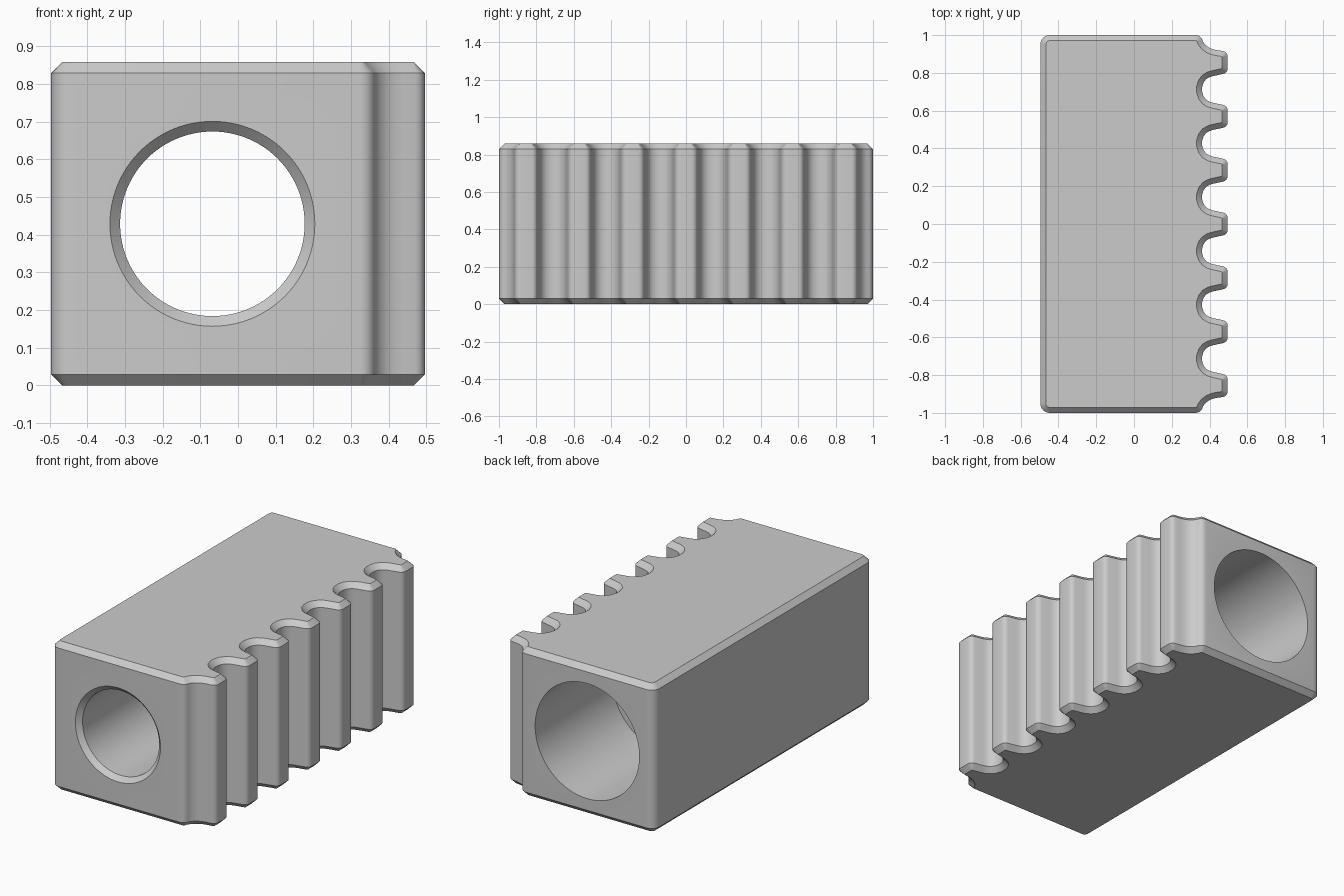
import bpy, bmesh, math

cube = bpy.data.objects.get("Cube")
if cube:
    bpy.data.objects.remove(cube)

HALF_X, HEIGHT, PITCH, TEETH, BEVEL = 0.496, 0.858, 0.285, 7, 0.029
HOLE_X, HOLE_Z = -0.068, 0.429

steel = bpy.data.materials.new("plain_grey")
steel.use_nodes = True
grey = (0.6, 0.6, 0.6, 1)
steel.diffuse_color = grey
steel.node_tree.nodes["Principled BSDF"].inputs["Base Color"].default_value = grey


def make_object(name, bm):
    bmesh.ops.recalc_face_normals(bm, faces=bm.faces)
    mesh = bpy.data.meshes.new(name)
    bm.to_mesh(mesh)
    bm.free()
    mesh.materials.append(steel)
    obj = bpy.data.objects.new(name, mesh)
    bpy.context.collection.objects.link(obj)
    return obj


def arc(cx, cy, r, start, end, steps):
    angles = [math.radians(start + (end - start) * i / steps) for i in range(steps + 1)]
    return [(cx + r * math.cos(a), cy + r * math.sin(a)) for a in angles]


def mirrored(points):
    return [(x, -y) for x, y in reversed(points)]


# Rack outline: rounded tooth tips, U-shaped gaps, and a shoulder at each end
tip = arc(HALF_X - 0.03, 0.031, 0.03, 0, 80, 4)
tip = mirrored(tip) + tip
gap = [(0.42, -0.071), (0.4, -0.065), (0.382, -0.054), (0.368, -0.036), (0.361, -0.013)]
gap += mirrored(gap)
shoulder = [(0.44, 0.92), (0.415, 0.926), (0.395, 0.935), (0.378, 0.948), (0.365, 0.966)]
shoulder += arc(0.325, 0.96, 0.04, 28, 90, 4)

outline = mirrored(shoulder)
for i in range(TEETH):
    y = (i - (TEETH - 1) / 2) * PITCH
    outline += [(tx, y + ty) for tx, ty in tip]
    if i < TEETH - 1:
        outline += [(gx, y + PITCH / 2 + gy) for gx, gy in gap]
outline += shoulder
outline += arc(0.05 - HALF_X, 0.95, 0.05, 90, 180, 6)
outline += arc(0.05 - HALF_X, -0.95, 0.05, 180, 270, 6)

# Extruded block with chamfered top and bottom rims
bm = bmesh.new()
base = bm.faces.new([bm.verts.new((x, y, 0)) for x, y in outline])
result = bmesh.ops.extrude_face_region(bm, geom=[base], use_keep_orig=True)
top_verts = [v for v in result["geom"] if isinstance(v, bmesh.types.BMVert)]
bmesh.ops.translate(bm, verts=top_verts, vec=(0, 0, HEIGHT))
bmesh.ops.recalc_face_normals(bm, faces=bm.faces)
caps = [f for f in bm.faces if abs(f.normal.z) > 0.9]
for cap in caps:
    ring = bmesh.ops.inset_region(bm, faces=[cap], thickness=BEVEL, use_even_offset=True)
    rim = {v for f in ring["faces"] for v in f.verts} - set(cap.verts)
    for v in rim:
        v.co.z = BEVEL if v.co.z < HEIGHT / 2 else HEIGHT - BEVEL
rack = make_object("rack_block", bm)

# Stepped bore: chamfered narrow front hole, wide rear counterbore
bm = bmesh.new()
SIDES = 96
rings = []
for r, y in [(0.372, -1.1), (0.245, -0.973), (0.245, 0.295), (0.333, 0.295), (0.333, 1.1)]:
    rings.append([bm.verts.new((HOLE_X + cx, y, HOLE_Z + cz))
                  for cx, cz in arc(0, 0, r, 0, 360, SIDES)[:-1]])
for a, b in zip(rings, rings[1:]):
    for i in range(SIDES):
        j = (i + 1) % SIDES
        bm.faces.new((a[i], a[j], b[j], b[i]))
bm.faces.new(rings[0])
bm.faces.new(rings[-1])
cutter = make_object("bore_cutter", bm)
cutter.hide_render = True

cut = rack.modifiers.new("bore", "BOOLEAN")
cut.operation, cut.solver, cut.object = "DIFFERENCE", "EXACT", cutter
bpy.ops.object.select_all(action="DESELECT")
bpy.context.view_layer.objects.active = rack
rack.select_set(True)
bpy.ops.object.modifier_apply(modifier=cut.name)
bpy.data.objects.remove(cutter)

# Smooth curved walls, crisp edges
bpy.ops.object.shade_smooth_by_angle(angle=math.radians(30))
